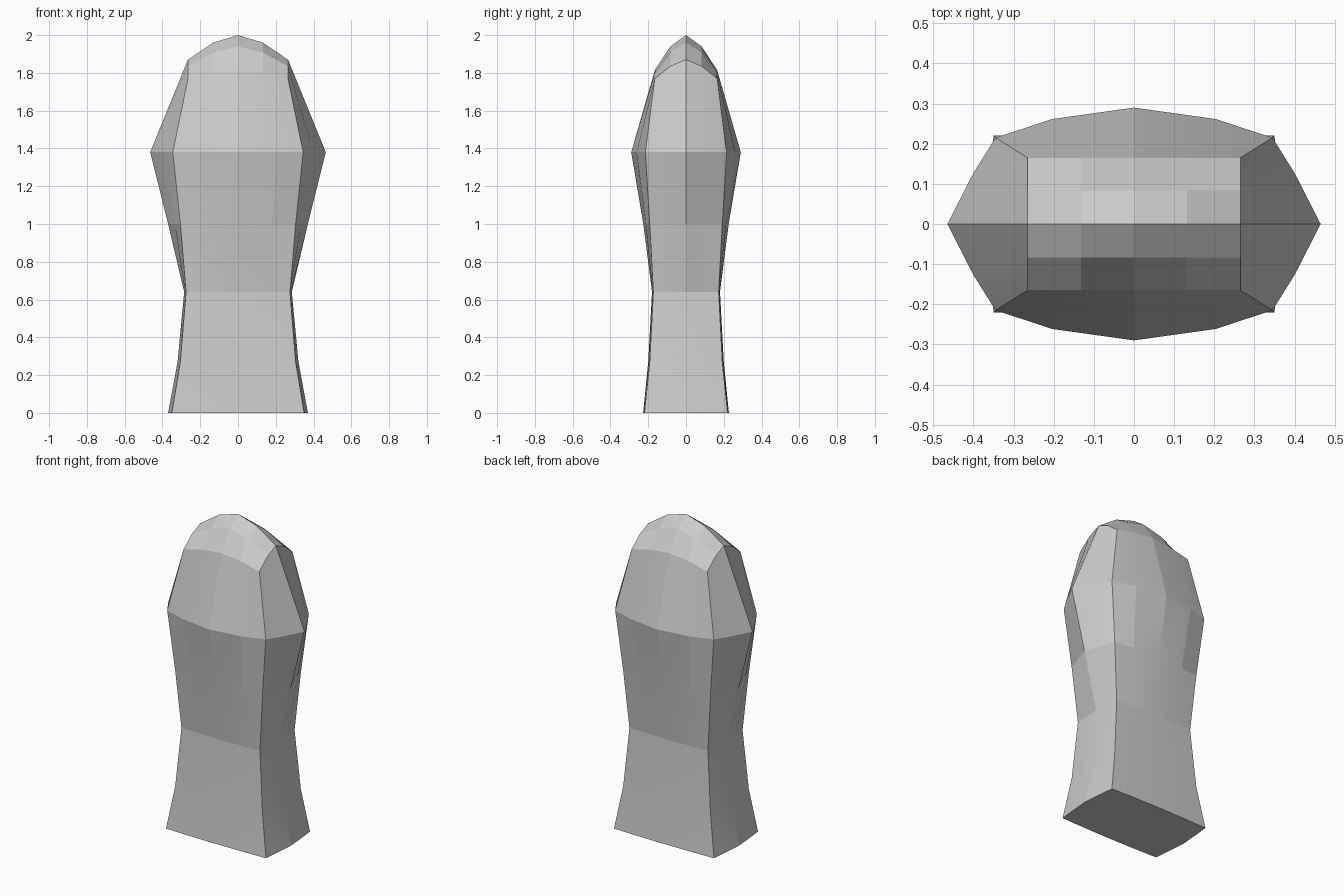
import bpy, bmesh, math

if "Cube" in bpy.data.objects:
    bpy.data.objects.remove(bpy.data.objects["Cube"])

# rings: z, corner x, corner y, side bulge x, front bulge y
RINGS = [(0.00, .350, .220, .370, .227), (0.27, .305, .192, .320, .200),
         (0.64, .275, .173, .285, .180), (1.00, .305, .192, .370, .226),
         (1.38, .345, .215, .465, .290)]
# dome heights: rows by |y| step, columns by |x| step
DOME = [(2.00, 1.96, 1.87), (1.94, 1.908, 1.835), (1.815, 1.80, 1.77)]
DX, DY = (0, .132, .265), (0, .083, .165)

# grid walk around the 16-point outline, anticlockwise from front left
WALK = ([(i, -2) for i in range(-2, 2)] + [(2, j) for j in range(-2, 2)] +
        [(i, 2) for i in range(2, -2, -1)] + [(-2, j) for j in range(2, -2, -1)])


def side(i, j, cx, cy, mx, my):
    """Point of a bulged four-sided outline for grid step (i, j)."""
    bulge = (1, .62, 0) if abs(j) == 2 else (1, .46, 0)
    along = (0, .59, 1)
    sign = lambda v: (v > 0) - (v < 0)
    if abs(j) == 2:
        return sign(i) * along[abs(i)] * cx, sign(j) * (cy + (my - cy) * bulge[abs(i)])
    return sign(i) * (cx + (mx - cx) * bulge[abs(j)]), sign(j) * along[abs(j)] * cy


bm = bmesh.new()
loops = [[bm.verts.new((*side(i, j, *r[1:]), r[0])) for i, j in WALK] for r in RINGS]

# domed top as a 5 x 5 grid whose rim is the last loop
grid = {}
for i in range(-2, 3):
    for j in range(-2, 3):
        x, y = math.copysign(DX[abs(i)], i), math.copysign(DY[abs(j)], j)
        grid[i, j] = bm.verts.new((x, y, DOME[abs(j)][abs(i)]))
for i in range(-2, 2):
    for j in range(-2, 2):
        bm.faces.new((grid[i, j], grid[i + 1, j], grid[i + 1, j + 1], grid[i, j + 1]))
loops.append([grid[w] for w in WALK])

# walls and base
for a, b in zip(loops, loops[1:]):
    for k in range(16):
        n = (k + 1) % 16
        bm.faces.new((a[k], a[n], b[n], b[k]))
bm.faces.new(loops[0][::-1])
bmesh.ops.recalc_face_normals(bm, faces=bm.faces)

mesh = bpy.data.meshes.new("domed_post")
bm.to_mesh(mesh)
bm.free()
post = bpy.data.objects.new("domed_post", mesh)
bpy.context.collection.objects.link(post)
bpy.context.view_layer.objects.active = post
post.select_set(True)
bpy.ops.object.shade_smooth_by_angle(angle=math.radians(8))
